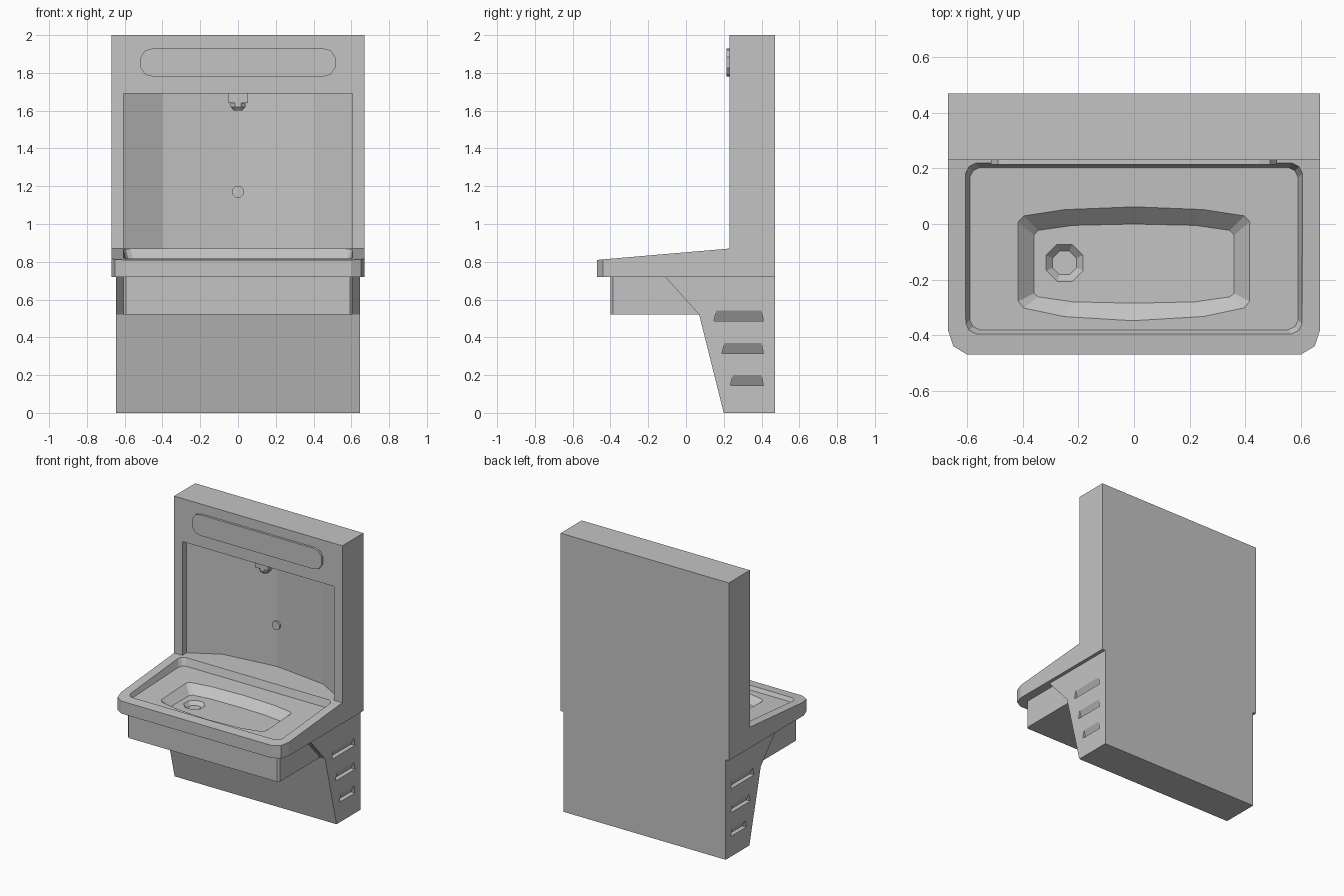
import bpy, bmesh
from math import cos, sin, pi
from mathutils import Vector

if "Cube" in bpy.data.objects:
    bpy.data.objects.remove(bpy.data.objects["Cube"], do_unlink=True)

grey = bpy.data.materials.new("satin grey")
grey.use_nodes = True
grey.diffuse_color = (0.55, 0.55, 0.55, 1)
grey.node_tree.nodes["Principled BSDF"].inputs["Base Color"].default_value = (0.55, 0.55, 0.55, 1)


def loft(name, *loops):
    """Closed solid skinned through loops of equal point count."""
    bm = bmesh.new()
    rings = [[bm.verts.new(p) for p in loop] for loop in loops]
    n = len(rings[0])
    for a, b in zip(rings, rings[1:]):
        for i in range(n):
            j = (i + 1) % n
            bm.faces.new((a[i], a[j], b[j], b[i]))
    bm.faces.new(rings[0][::-1])
    bm.faces.new(rings[-1])
    bmesh.ops.recalc_face_normals(bm, faces=bm.faces)
    mesh = bpy.data.meshes.new(name)
    bm.to_mesh(mesh)
    bm.free()
    mesh.materials.append(grey)
    obj = bpy.data.objects.new(name, mesh)
    bpy.context.collection.objects.link(obj)
    return obj


def flat(points, z):
    return [(x, y, z) for x, y in points]


def prism(name, points, z0, z1):
    return loft(name, flat(points, z0), flat(points, z1))


def mirrored(half):
    """Complete an outline that runs along +x."""
    return half + [(-x, y) for x, y in reversed(half) if x > 0]


def rect(x, y0, y1):
    return mirrored([(x, y0), (x, y1)])


def ngon(cx, cy, r, n=8):
    return [(cx + r * cos(2 * pi * (i + .5) / n), cy + r * sin(2 * pi * (i + .5) / n)) for i in range(n)]


def cut(target, *cutters):
    """Subtract the cutters, bake the result and drop the helpers."""
    for c in cutters:
        c.hide_render = True
        mod = target.modifiers.new("cut", 'BOOLEAN')
        mod.operation, mod.solver, mod.object = 'DIFFERENCE', 'EXACT', c
    graph = bpy.context.evaluated_depsgraph_get()
    mesh = bpy.data.meshes.new_from_object(target.evaluated_get(graph))
    target.modifiers.clear()
    target.data = mesh
    for c in cutters:
        bpy.data.objects.remove(c, do_unlink=True)


# Tall back cabinet with a bowed alcove
cabinet = prism("back_cabinet", rect(.67, .23, .47), .72, 2)
alcove = prism("alcove_cutter", mirrored([(.605, .1), (.605, .28), (.4, .395), (0, .445)]), .87, 1.69)
cut(cabinet, alcove)


# Basin slab with sloping rim
def rim_z(y):
    return .81 + .06 * (y + .47) / .7


def floor_z(y):
    return .79 + .025 * (y + .39) / .6


outline = mirrored([(.6, -.47), (.65, -.44), (.67, -.38), (.67, .23)])
basin = loft("basin", flat(outline, .72), [(x, y, rim_z(y)) for x, y in outline])


def tray(inset):
    x, y0, y1, c = .607 - inset, -.397 + inset, .22 - inset, .012
    return mirrored([(x - 3 * c, y0), (x - c, y0 + c), (x, y0 + 3 * c),
                     (x, y1 - 3 * c), (x - c, y1 - c), (x - 3 * c, y1)])


# Shallow tray, bowed bowl and drain well
tray_cut = loft("tray_cutter", [(x, y, floor_z(y)) for x, y in tray(.016)],
                [(x, y, rim_z(y) + .004) for x, y in tray(0)])
bowl_top = mirrored([(0, -.352), (.25, -.337), (.4, -.305), (.42, -.28), (.42, .01), (.4, .032), (.25, .055), (0, .065)])
bowl_low = mirrored([(0, -.285), (.22, -.28), (.345, -.262), (.36, -.25), (.36, -.04), (.345, -.023), (.22, -.005), (0, 0)])
bowl_cut = loft("bowl_cutter", flat(bowl_low, .75), [(x, y, floor_z(y) + .003) for x, y in bowl_top])
well_cut = loft("well_cutter", flat(ngon(-.25, -.14, .046), .725), flat(ngon(-.25, -.14, .075), .753))
cut(basin, tray_cut, bowl_cut, well_cut)

# Drain strainer at the bottom of the well
prism("drain", ngon(-.25, -.14, .04), .722, .729)

# Bowl housing under the basin
prism("bowl_housing", mirrored([(.592, -.4), (.605, -.387), (.605, .2)]), .52, .72)

# Lower cabinet with raked front
side = [(-.11, .72), (.07, .52), (.2, 0), (.47, 0), (.47, .72)]
lower = loft("lower_cabinet", *[[(x, y, z) for y, z in side] for x in (-.645, .645)])

# Side louvres: wedge pockets, deepest along their lower edge
louvres = []
for z, y0 in ((.487, .148), (.315, .19), (.145, .235)):
    for s in (-1, 1):
        def section(y, top_y):
            return [(s * .649, y, z), (s * .612, y, z), (s * .645, top_y, z + .056), (s * .649, top_y, z + .056)]
        louvres.append(loft("louvre_cutter", section(y0, y0 + .014), section(.41, .398)))
cut(lower, *louvres)

# Rounded display plate on the header
half = [(.45, 1.78), (.49, 1.79), (.515, 1.825), (.515, 1.885), (.49, 1.92), (.45, 1.93)]
plate = mirrored(half)
loft("display_plate", *[[(x, y, z) for x, z in plate] for y in (.214, .232)])

# Filler spout under the header
prism("spout_block", rect(.052, .265, .355), 1.64, 1.70)
loft("spout_nozzle", flat(ngon(0, .31, .042), 1.645), flat(ngon(0, .31, .042), 1.62),
     flat(ngon(0, .31, .024), 1.6))

# Sensor button on the alcove wall
loft("sensor_button", *[[(x, y, z) for x, z in ngon(0, 1.17, .032)] for y in (.428, .45)])
